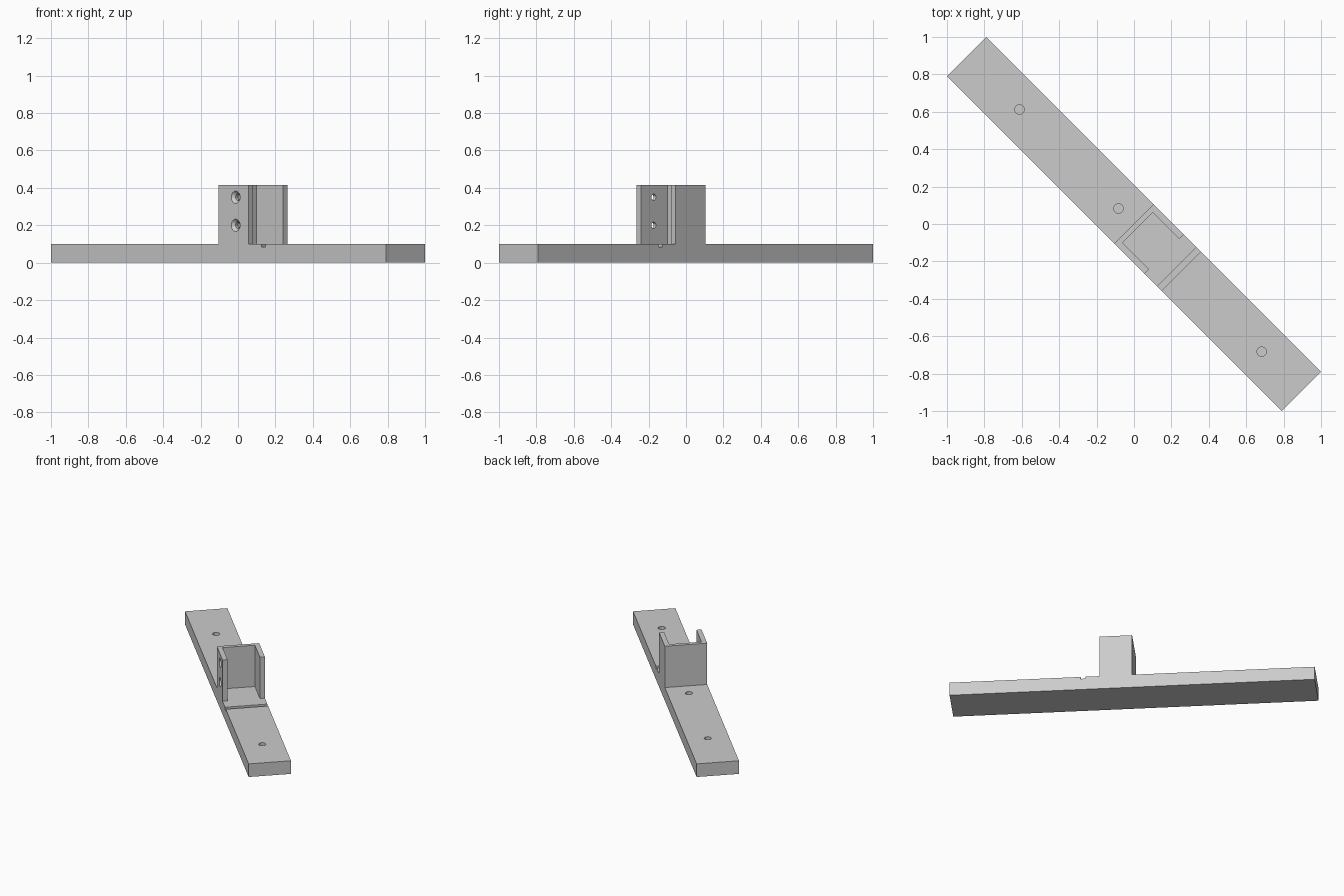
import bpy
import bmesh
import math

cube = bpy.data.objects.get("Cube")
if cube:
    bpy.data.objects.remove(cube, do_unlink=True)

grey = bpy.data.materials.new("plain grey")
grey.use_nodes = True
grey.diffuse_color = (0.6, 0.6, 0.6, 1)
grey.node_tree.nodes["Principled BSDF"].inputs["Base Color"].default_value = (0.6, 0.6, 0.6, 1)

# Main sizes, measured along the bar (x) and across it (y) before turning
HALF_LEN, HALF_W = 1.266, 0.1485
BAR_TOP, TOP = 0.1, 0.415
WALL, ARM_END = 0.035, 0.227
BACK_WALL = 0.028
TURN = math.radians(-45)


def prism(name, points, offset):
    """Extrude a closed outline of 3D points by an offset vector."""
    bm = bmesh.new()
    face = bm.faces.new([bm.verts.new(p) for p in points])
    result = bmesh.ops.extrude_face_region(bm, geom=[face])
    verts = [v for v in result["geom"] if isinstance(v, bmesh.types.BMVert)]
    bmesh.ops.translate(bm, verts=verts, vec=offset)
    bmesh.ops.recalc_face_normals(bm, faces=bm.faces)
    mesh = bpy.data.meshes.new(name)
    bm.to_mesh(mesh)
    bm.free()
    mesh.materials.append(grey)
    obj = bpy.data.objects.new(name, mesh)
    bpy.context.collection.objects.link(obj)
    return obj


def cut(obj, r1, r2, depth, location, rotation=(0, 0, 0)):
    """Cut a round or conical hole, then remove the cutter."""
    bpy.ops.mesh.primitive_cone_add(vertices=32, radius1=r1, radius2=r2, depth=depth,
                                    location=location, rotation=rotation)
    cutter = bpy.context.object
    cutter.name = "hole_cutter"
    cutter.hide_render = True
    cutter.data.materials.append(grey)
    mod = obj.modifiers.new("hole", 'BOOLEAN')
    mod.operation = 'DIFFERENCE'
    mod.solver = 'EXACT'
    mod.object = cutter
    bpy.ops.object.select_all(action='DESELECT')
    bpy.context.view_layer.objects.active = obj
    obj.select_set(True)
    bpy.ops.object.modifier_apply(modifier=mod.name)
    bpy.data.objects.remove(cutter, do_unlink=True)


# Long bar with a shallow groove across its top
G0, G1, G_FLOOR = 0.325, 0.357, 0.085
outline = [(-HALF_LEN, 0), (HALF_LEN, 0), (HALF_LEN, BAR_TOP), (G1, BAR_TOP),
           (G1, G_FLOOR), (G0, G_FLOOR), (G0, BAR_TOP), (-HALF_LEN, BAR_TOP)]
bar = prism("base_bar", [(x, -HALF_W, z) for x, z in outline], (0, 2 * HALF_W, 0))

# Blind mounting holes in the bar
for x in (-0.866, -0.117, 0.965):
    cut(bar, 0.025, 0.025, 0.16, (x, 0, BAR_TOP))

# U-shaped bracket: back wall and two arms
inner = HALF_W - WALL
half = [(BACK_WALL, inner), (ARM_END, inner), (ARM_END, HALF_W), (0, HALF_W)]
outline = half + [(x, -y) for x, y in reversed(half)]
bracket = prism("bracket", [(x, y, BAR_TOP) for x, y in outline], (0, 0, TOP - BAR_TOP))

# Countersunk screw holes through one arm
along_y = (math.radians(-90), 0, 0)
for z in (0.2, 0.35):
    cut(bracket, 0.043, 0.010, 0.033, (0.131, -HALF_W + 0.0065, z), along_y)
    cut(bracket, 0.017, 0.017, 0.1, (0.131, -0.13, z), along_y)

# Smooth hole walls, then turn both parts onto the diagonal
for obj in (bar, bracket):
    bpy.ops.object.select_all(action='DESELECT')
    bpy.context.view_layer.objects.active = obj
    obj.select_set(True)
    bpy.ops.object.shade_smooth_by_angle(angle=math.radians(30))
    obj.rotation_euler.z = TURN
